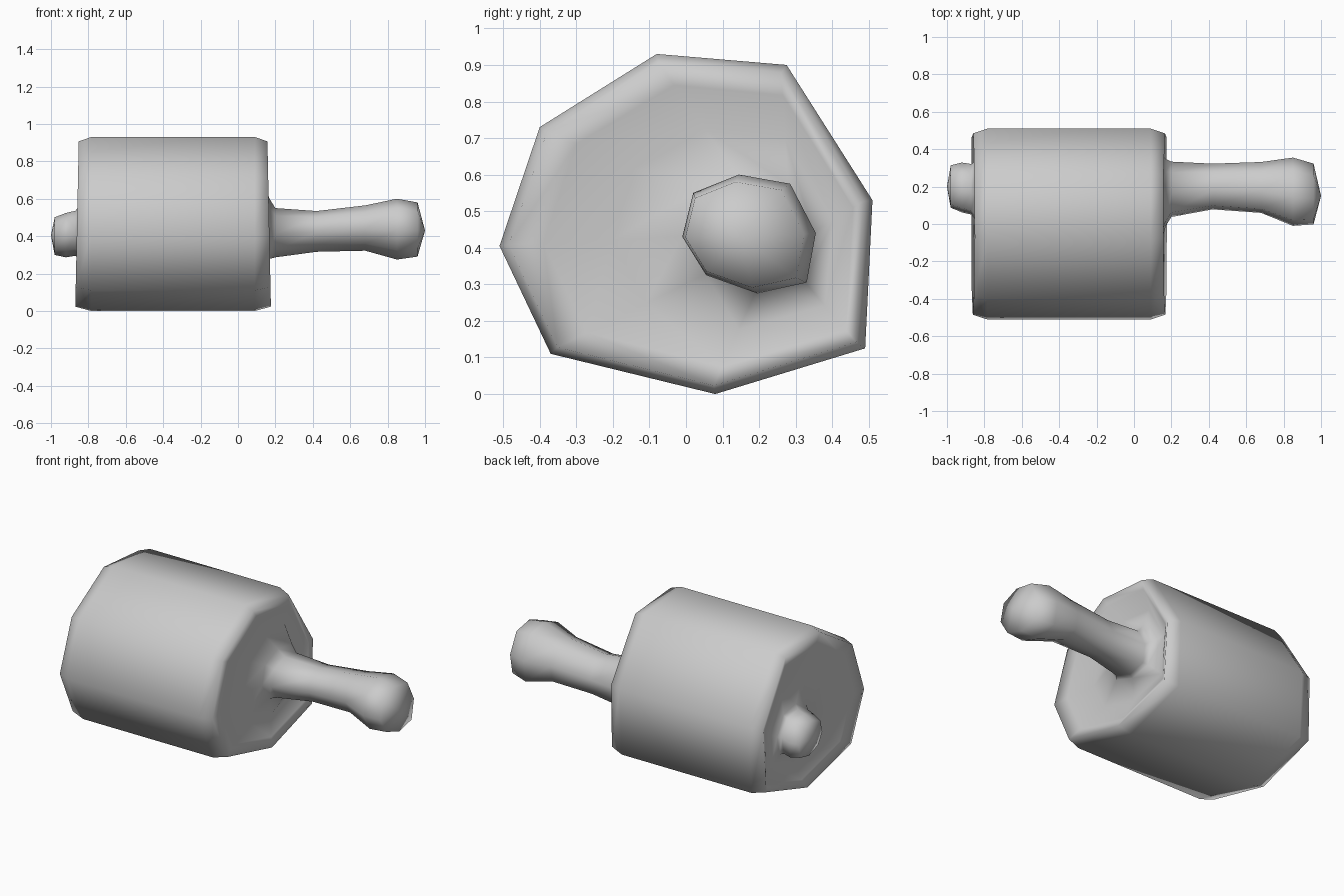
import bpy
import bmesh

cube = bpy.data.objects.get("Cube")
if cube:
    bpy.data.objects.remove(cube)

grey = bpy.data.materials.new("plain_grey")
grey.use_nodes = True
grey.diffuse_color = (0.6, 0.6, 0.6, 1)
grey.node_tree.nodes["Principled BSDF"].inputs["Base Color"].default_value = (0.6, 0.6, 0.6, 1)

# Irregular eight-sided outlines (y, z), listed in matching order
HEAD = [(-.08, .93), (.275, .9), (.51, .53), (.49, .125),
        (.08, 0), (-.37, .11), (-.51, .405), (-.4, .73)]
GRIP = [(.145, .6), (.285, .575), (.355, .44), (.33, .305),
        (.195, .275), (.055, .325), (-.01, .43), (.02, .55)]


def head_ring(x, scale=1, lean=0):
    """Head outline scaled about its middle; lean shifts x with height."""
    return [(x + lean * z, y * scale, .465 + (z - .465) * scale) for y, z in HEAD]


def grip_ring(x, scale, cy, cz):
    """Handle outline scaled and moved to a new centre."""
    return [(x, cy + (y - .172) * scale, cz + (z - .437) * scale) for y, z in GRIP]


def blend(a, b, t, x):
    return [(x, p[1] + (q[1] - p[1]) * t, p[2] + (q[2] - p[2]) * t) for p, q in zip(a, b)]


def loft(name, rings, start, end):
    """Skin a row of rings and close both ends to a point."""
    bm = bmesh.new()
    rows = [[bm.verts.new(co) for co in ring] for ring in rings]
    n = len(rows[0])
    for a, b in zip(rows, rows[1:]):
        for i in range(n):
            j = (i + 1) % n
            bm.faces.new((a[i], a[j], b[j], b[i]))
    for tip, row in ((start, rows[0]), (end, rows[-1])):
        v = bm.verts.new(tip)
        for i in range(n):
            bm.faces.new((v, row[i], row[(i + 1) % n]))
    bmesh.ops.recalc_face_normals(bm, faces=bm.faces)
    for f in bm.faces:
        f.smooth = True
    mesh = bpy.data.meshes.new(name)
    bm.to_mesh(mesh)
    bm.free()
    mesh.materials.append(grey)
    obj = bpy.data.objects.new(name, mesh)
    bpy.context.collection.objects.link(obj)
    return obj


knob_root = grip_ring(-.85, .85, .18, .42)
grip_root = grip_ring(.17, .98, .168, .438)
rim_left = head_ring(-.87, .95, .02)
rim_right = head_ring(.176, .95, -.02)

rings = [
    # Small end knob
    grip_ring(-.98, .62, .2, .4),
    grip_ring(-.92, .73, .195, .405),
    grip_ring(-.87, .74, .185, .415),
    knob_root,
    # Dished left end of the head
    blend(rim_left, knob_root, .6, -.83),
    blend(rim_left, knob_root, .2, -.85),
    rim_left,
    # Head barrel
    head_ring(-.785),
    head_ring(.09),
    # Dished right end of the head
    rim_right,
    blend(rim_right, grip_root, .2, .155),
    blend(rim_right, grip_root, .6, .12),
    # Handle with flared root and bulb
    grip_root,
    grip_ring(.2, .81, .185, .418),
    grip_ring(.42, .67, .2, .425),
    grip_ring(.68, .745, .195, .443),
    grip_ring(.85, 1, .172, .437),
    grip_ring(.96, .89, .16, .435),
]
loft("mallet_head_and_handle", rings, (-1, .2, .405), (1, .15, .43))
